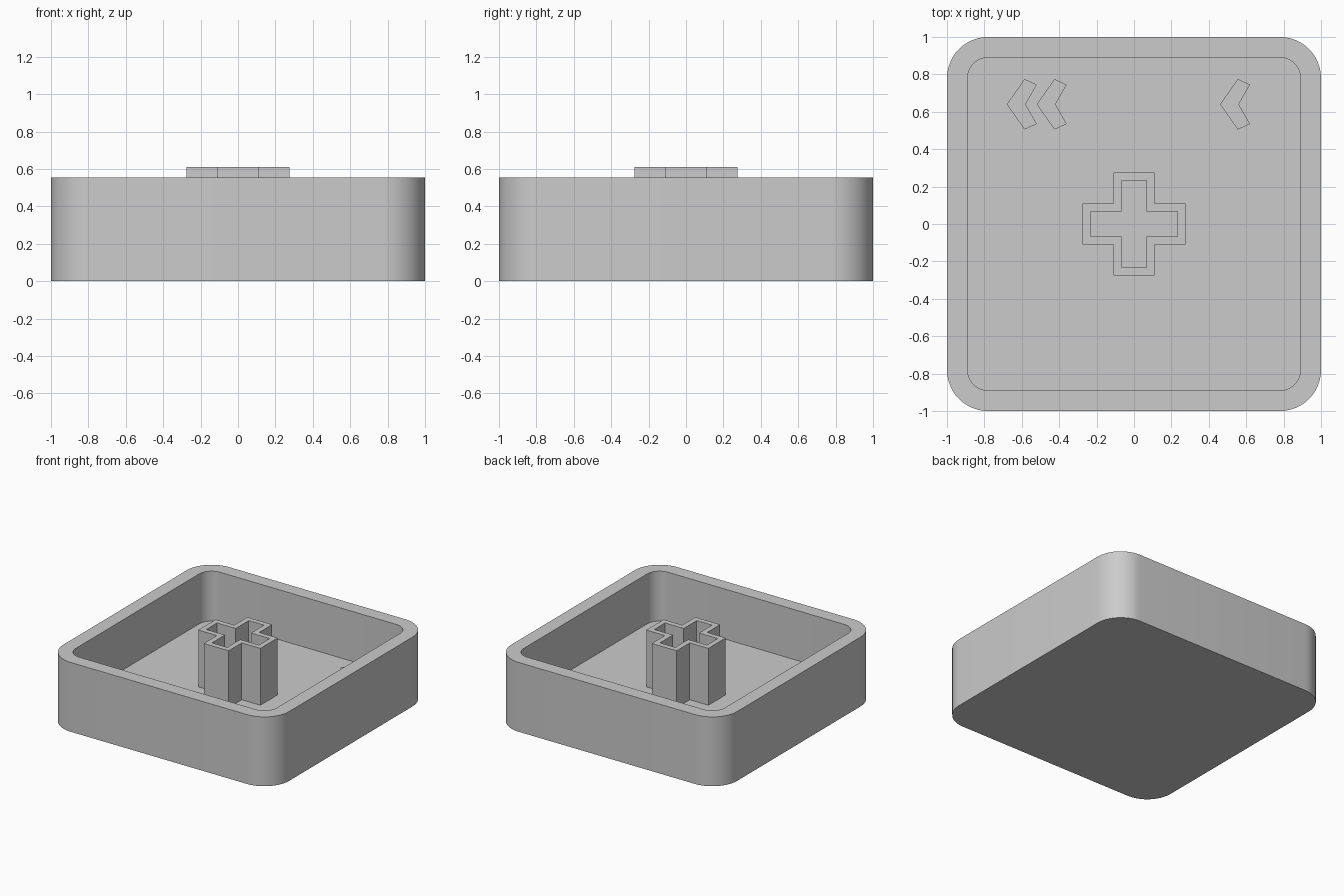
import bpy, bmesh, math

cube = bpy.data.objects.get("Cube")
if cube:
    bpy.data.objects.remove(cube, do_unlink=True)

grey = bpy.data.materials.new("light grey plastic")
grey.use_nodes = True
grey.diffuse_color = (0.6, 0.6, 0.6, 1)
grey.node_tree.nodes["Principled BSDF"].inputs["Base Color"].default_value = (0.6, 0.6, 0.6, 1)

RIM, FLOOR, STEM, RELIEF = 0.555, 0.155, 0.61, 0.22


def rounded_square(half, radius, steps=12):
    """Outline of a square with rounded corners, counter-clockwise."""
    points = []
    for corner in range(4):
        mid = math.radians(45 + 90 * corner)
        cx = math.copysign(half - radius, math.cos(mid))
        cy = math.copysign(half - radius, math.sin(mid))
        for i in range(steps + 1):
            a = math.radians(90 * (corner + i / steps))
            points.append((cx + radius * math.cos(a), cy + radius * math.sin(a)))
    return points


def plus(length, width):
    """Outline of a plus sign; arms reach length, half as wide as width."""
    arm = [(length, -width), (length, width), (width, width)]
    points = []
    for turn in range(4):
        for x, y in arm:
            for _ in range(turn):
                x, y = -y, x
            points.append((x, y))
    return points


def loft(name, rings, smooth=False):
    """Join stacked outlines (points, height) into a closed solid."""
    bm = bmesh.new()
    loops = [[bm.verts.new((x, y, z)) for x, y in pts] for pts, z in rings]
    n = len(loops[0])
    for low, high in zip(loops, loops[1:]):
        for i in range(n):
            j = (i + 1) % n
            bm.faces.new((low[i], low[j], high[j], high[i]))
    bm.faces.new(loops[0][::-1])
    bm.faces.new(loops[-1])
    bmesh.ops.recalc_face_normals(bm, faces=bm.faces)
    mesh = bpy.data.meshes.new(name)
    bm.to_mesh(mesh)
    bm.free()
    mesh.materials.append(grey)
    obj = bpy.data.objects.new(name, mesh)
    bpy.context.collection.objects.link(obj)
    if smooth:
        bpy.ops.object.select_all(action='DESELECT')
        obj.select_set(True)
        bpy.context.view_layer.objects.active = obj
        bpy.ops.object.shade_smooth_by_angle(angle=math.radians(30))
    return obj


# Open tray with rounded corners
outer = rounded_square(1.0, 0.22)
inner = rounded_square(0.89, 0.11)
loft("tray", [(outer, 0), (outer, RIM), (inner, RIM), (inner, FLOOR)], smooth=True)

# Hollow plus-shaped stem, open at the top down to the floor
stem_out, stem_in = plus(0.275, 0.11), plus(0.233, 0.068)
loft("stem", [(stem_out, FLOOR - 0.01), (stem_out, STEM), (stem_in, STEM), (stem_in, FLOOR)])

# Raised chevrons on the floor: a pair at one side, a single at the other
chevron = [(-0.08, 0), (0.015, -0.135), (0.08, -0.105),
           (0.02, 0), (0.08, 0.105), (0.015, 0.135)]
for name, cx in (("chevron_pair_outer", -0.6), ("chevron_pair_inner", -0.44),
                 ("chevron_single", 0.54)):
    outline = [(cx + x, 0.64 + y) for x, y in chevron]
    loft(name, [(outline, FLOOR - 0.01), (outline, RELIEF)])
